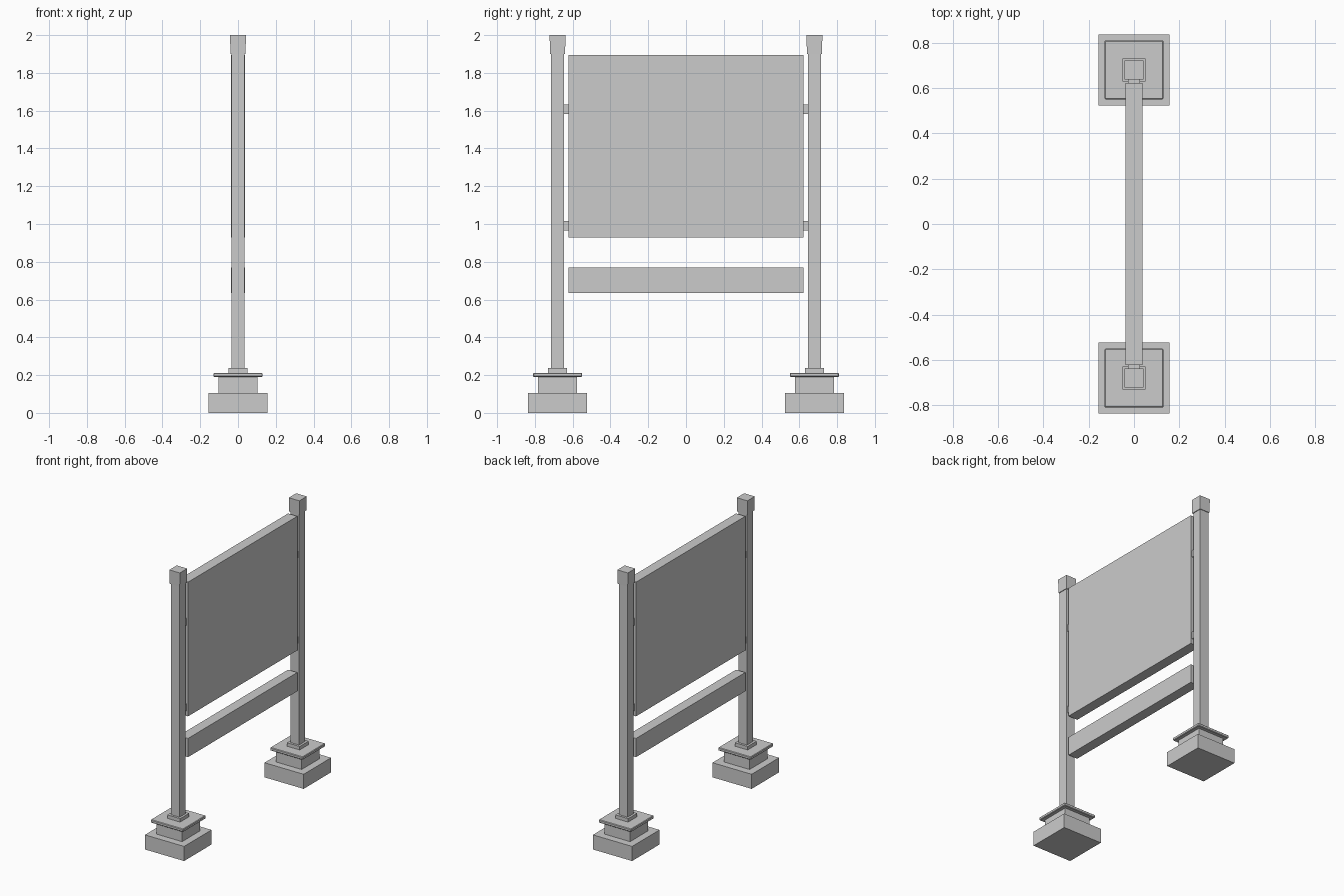
import bpy, bmesh

if "Cube" in bpy.data.objects:
    bpy.data.objects.remove(bpy.data.objects["Cube"])


def box(name, size, loc, bevel=0.0):
    """Axis-aligned box with an optional single-segment bevel."""
    bm = bmesh.new()
    bmesh.ops.create_cube(bm, size=1)
    bmesh.ops.scale(bm, vec=size, verts=bm.verts)
    if bevel:
        bmesh.ops.bevel(bm, geom=bm.edges[:], offset=bevel, segments=1,
                        affect='EDGES')
    mesh = bpy.data.meshes.new(name)
    bm.to_mesh(mesh)
    bm.free()
    obj = bpy.data.objects.new(name, mesh)
    obj.location = loc
    bpy.context.collection.objects.link(obj)
    return obj


def block(name, width, y, z0, z1, bevel=0.0):
    """Square block centred on x = 0, between two heights."""
    return box(name, (width, width, z1 - z0), (0, y, (z0 + z1) / 2), bevel)


POST_Y = 0.68

for side, s in (("left", -1), ("right", 1)):
    y = s * POST_Y
    # Stepped footing
    block(f"{side}_footing", 0.312, y, 0, 0.105)
    block(f"{side}_plinth", 0.206, y, 0.105, 0.192)
    block(f"{side}_base_plate", 0.26, y, 0.19, 0.212, 0.004)
    block(f"{side}_collar", 0.102, y, 0.212, 0.237)
    # Post and its cap, tapering in slightly at the lower edge
    block(f"{side}_post", 0.07, y, 0.237, 1.95)
    cap = block(f"{side}_post_cap", 0.084, y, 1.9, 2.0)
    for v in cap.data.vertices:
        if v.co.z < 0:
            v.co.x *= 0.95
            v.co.y *= 0.95
    # Brackets joining the panel to the post
    for level, z in (("lower", 0.991), ("upper", 1.608)):
        box(f"{side}_{level}_bracket", (0.053, 0.036, 0.05), (0, s * 0.633, z))

# Sign panel and lower board
box("sign_panel", (0.074, 1.244, 0.966), (0, 0, 1.411))
box("lower_board", (0.074, 1.244, 0.135), (0, 0, 0.7015))
